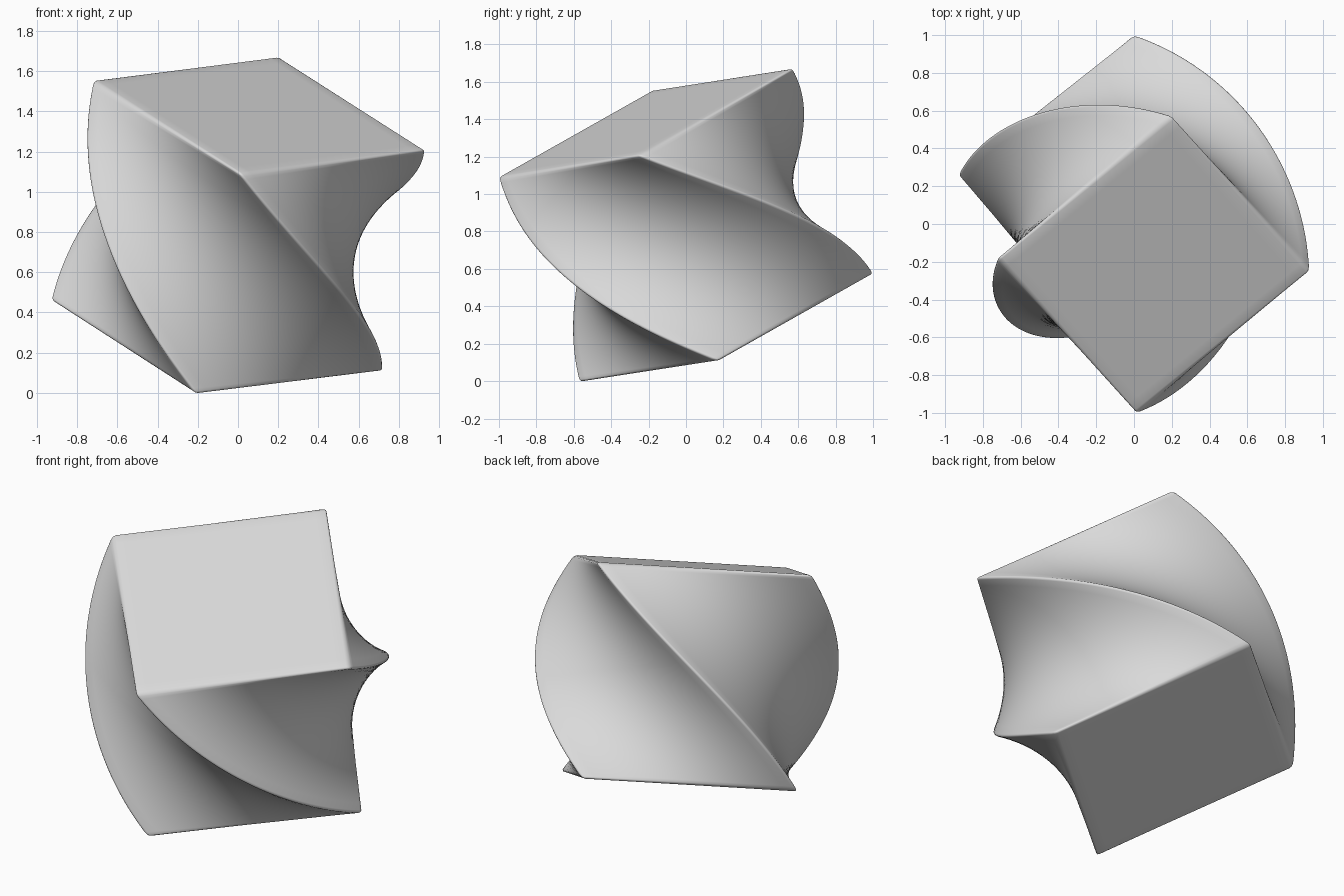
import bpy
import bmesh
import math
from mathutils import Matrix, Vector

# Remove the default cube
default = bpy.data.objects.get("Cube")
if default:
    bpy.data.objects.remove(default, do_unlink=True)

SIDE = 1.2
HALF = SIDE / 2
TWIST = math.radians(-90)

# Single grey material
grey = bpy.data.materials.new("light grey")
grey.use_nodes = True
colour = (0.7, 0.7, 0.7, 1.0)
grey.diffuse_color = colour
grey.node_tree.nodes["Principled BSDF"].inputs["Base Color"].default_value = colour


def slice_mesh(bm, axis, count):
    """Cut evenly spaced loops across one axis."""
    for i in range(1, count):
        point = axis * (-HALF + SIDE * i / count)
        geom = bm.verts[:] + bm.edges[:] + bm.faces[:]
        bmesh.ops.bisect_plane(bm, geom=geom, plane_co=point, plane_no=axis, dist=1e-5)


# Cube with softly rounded edges
bm = bmesh.new()
bmesh.ops.create_cube(bm, size=SIDE)
bmesh.ops.bevel(bm, geom=bm.edges[:], offset=0.02, offset_type='OFFSET',
                segments=3, profile=0.5, affect='EDGES')

# Fine loops so the twist stays smooth
slice_mesh(bm, Vector((0, 0, 1)), 90)
slice_mesh(bm, Vector((1, 0, 0)), 16)
slice_mesh(bm, Vector((0, 1, 0)), 16)

# Quarter-turn twist along the height
for v in bm.verts:
    turn = TWIST * (v.co.z + HALF) / SIDE
    v.co = Matrix.Rotation(turn, 3, 'Z') @ v.co

# Tilt the block onto one corner
up = Vector((0.177, -0.361, 0.916)).normalized()
across = Vector((0.772, 0.625, 0.096))
across = (across - up * across.dot(up)).normalized()
depth = up.cross(across)
tilt = Matrix((across, depth, up)).transposed()
bmesh.ops.transform(bm, matrix=tilt.to_4x4(), verts=bm.verts)

# Rest on the ground
low = min(v.co.z for v in bm.verts)
bmesh.ops.translate(bm, vec=(0, 0, -low), verts=bm.verts)
bmesh.ops.recalc_face_normals(bm, faces=bm.faces)
for f in bm.faces:
    f.smooth = True

mesh = bpy.data.meshes.new("twisted_block")
bm.to_mesh(mesh)
bm.free()
mesh.materials.append(grey)
block = bpy.data.objects.new("twisted_block", mesh)
bpy.context.collection.objects.link(block)
